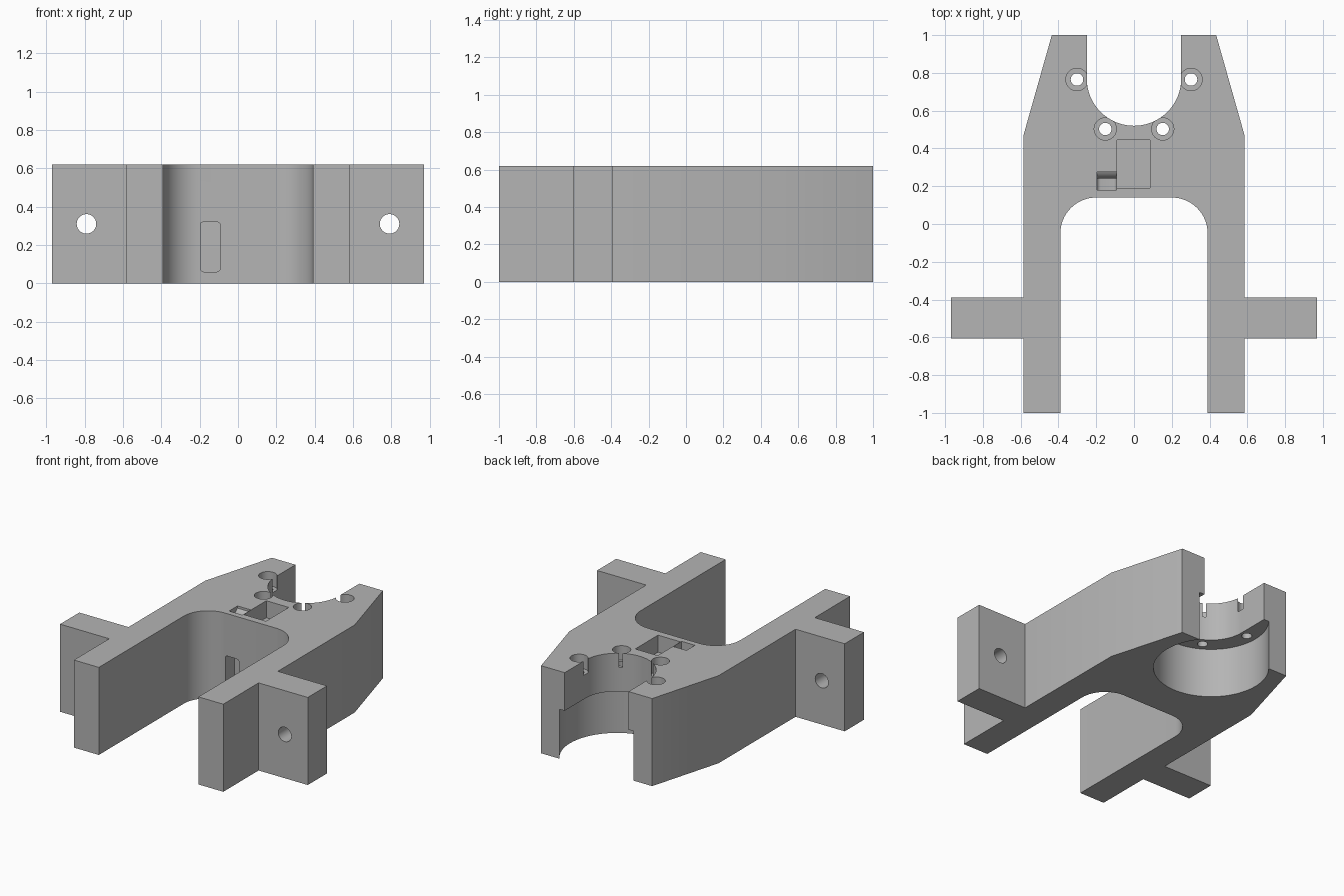
import bpy, bmesh
from math import cos, sin, pi, radians
from mathutils import Matrix

cube = bpy.data.objects.get("Cube")
if cube:
    bpy.data.objects.remove(cube, do_unlink=True)

HEIGHT = 0.62
SEAT_Y = 0.77
SEAT_R = 0.25

grey = bpy.data.materials.new("plain_grey")
grey.use_nodes = True
grey.diffuse_color = (0.46, 0.46, 0.46, 1)
grey.node_tree.nodes["Principled BSDF"].inputs["Base Color"].default_value = grey.diffuse_color


def arc(cx, cy, r, start, end, steps):
    angles = [radians(start + (end - start) * i / steps) for i in range(steps + 1)]
    return [(cx + r * cos(a), cy + r * sin(a)) for a in angles]


def finish(bm, name):
    bmesh.ops.recalc_face_normals(bm, faces=bm.faces)
    mesh = bpy.data.meshes.new(name)
    bm.to_mesh(mesh)
    bm.free()
    obj = bpy.data.objects.new(name, mesh)
    bpy.context.collection.objects.link(obj)
    mesh.materials.append(grey)
    return obj


def extrude(name, points, offset):
    """Close a 3D outline into a face and extrude it into a solid."""
    bm = bmesh.new()
    face = bm.faces.new([bm.verts.new(p) for p in points])
    result = bmesh.ops.extrude_face_region(bm, geom=[face])
    verts = [v for v in result["geom"] if isinstance(v, bmesh.types.BMVert)]
    bmesh.ops.translate(bm, verts=verts, vec=offset)
    return finish(bm, name)


def cylinder(name, x, y, z0, z1, r, sides=32):
    ring = arc(x, y, r, 0, 360, sides)[:-1]
    return extrude(name, [(px, py, z0) for px, py in ring], (0, 0, z1 - z0))


def cut(target, cutter):
    cutter.hide_render = True
    mod = target.modifiers.new("cut", 'BOOLEAN')
    mod.operation, mod.solver, mod.object = 'DIFFERENCE', 'EXACT', cutter
    bpy.context.view_layer.objects.active = target
    bpy.ops.object.modifier_apply(modifier=mod.name)
    bpy.data.objects.remove(cutter, do_unlink=True)


# Plan outline of the left half, from the round seat to the inner arch
half = arc(0, SEAT_Y, SEAT_R, -90, 0, 24)
half += [(0.25, 1), (0.435, 1), (0.585, 0.47), (0.585, -0.39), (0.97, -0.39),
         (0.97, -0.605), (0.585, -0.605), (0.585, -1), (0.39, -1)]
half += arc(0.2, -0.05, 0.19, 0, 90, 16)
outline = half + [(-x, y) for x, y in reversed(half) if x > 0.001]
body = extrude("forked_bracket", [(x, y, 0) for x, y in outline], (0, 0, HEIGHT))

# Wider round recess under the seat
cut(body, cylinder("seat_recess", 0, SEAT_Y, -0.1, 0.35, 0.37, 96))

# Counterbored screw holes around the seat and cross holes in the lugs
for side in (-1, 1):
    for x, y in ((0.302, 0.765), (0.152, 0.503)):
        cut(body, cylinder("screw_head", side * x, y, 0.52, 0.8, 0.059))
        cut(body, cylinder("screw_hole", side * x, y, 0.2, 0.6, 0.033))
    ring = arc(side * 0.79, 0.31, 0.051, 0, 360, 32)[:-1]
    cut(body, extrude("lug_hole", [(x, -0.8, z) for x, z in ring], (0, 0.6, 0)))

# Rectangular pocket on top
cut(body, extrude("top_pocket", [(-0.09, 0.19, 0.5), (0.086, 0.19, 0.5),
                                 (0.086, 0.445, 0.5), (-0.09, 0.445, 0.5)], (0, 0, 0.3)))

# Duct running from the top down and out through the arch wall
duct = [(0.1, 0.06), (0.24, 0.06), (0.24, 0.55)] + arc(0.3, 0.55, 0.06, 180, 115, 6)
duct += [(0.275, 0.7), (0.18, 0.7), (0.18, 0.32), (0.1, 0.32)]
cutter = extrude("cable_duct", [(-0.196, y, z) for y, z in duct], (0.104, 0, 0))
bm = bmesh.new()
bm.from_mesh(cutter.data)
# Round the corners of the front opening
edges = [e for e in bm.edges
         if all(v.co.z < 0.33 for v in e.verts)
         and abs(e.verts[0].co.y - e.verts[1].co.y) > 0.05]
bmesh.ops.bevel(bm, geom=edges, offset=0.02, segments=4, affect='EDGES', profile=0.5)
bm.to_mesh(cutter.data)
bm.free()
cut(body, cutter)

# Smooth curved walls, sharp machined edges
bpy.ops.object.select_all(action='DESELECT')
body.select_set(True)
bpy.context.view_layer.objects.active = body
bpy.ops.object.shade_smooth_by_angle(angle=radians(30))
